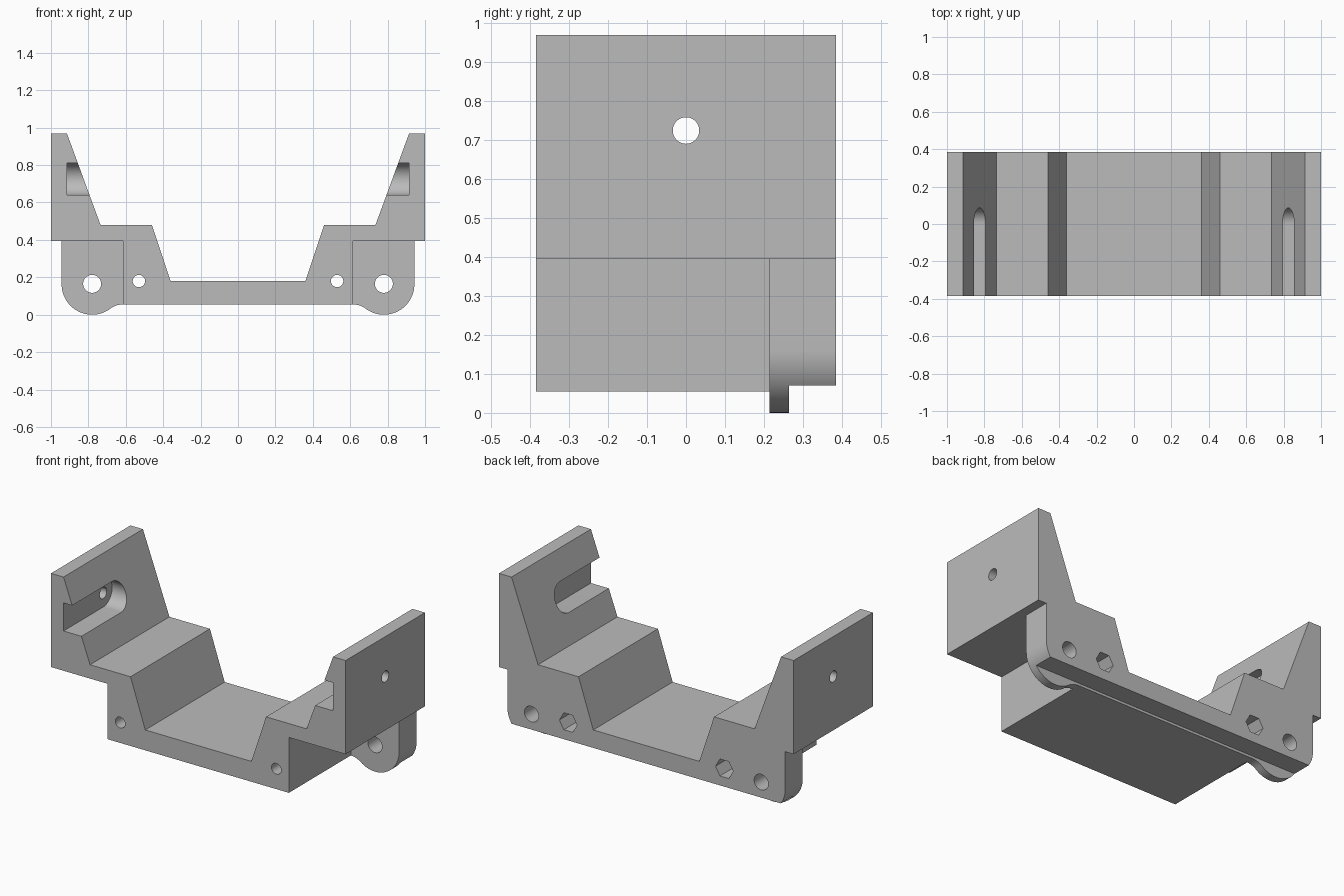
import bpy, bmesh
from math import pi, cos, sin, atan2, radians
from mathutils import Matrix, Vector

if "Cube" in bpy.data.objects:
    bpy.data.objects.remove(bpy.data.objects["Cube"], do_unlink=True)

grey = bpy.data.materials.new("light_grey")
grey.use_nodes = True
colour = (0.5, 0.5, 0.5, 1)
grey.diffuse_color = colour
grey.node_tree.nodes["Principled BSDF"].inputs["Base Color"].default_value = colour

HALF = 0.385       # half depth
LUG_FRONT, LUG_BACK = 0.215, 0.265
FLOOR = 0.055      # underside height
LUG_X, LUG_R = 0.78, 0.163
BLOCK_X, WING_Z = 0.615, 0.395
WALL_HOLE_Z = 0.725


def add_object(name, bm):
    bmesh.ops.recalc_face_normals(bm, faces=bm.faces)
    mesh = bpy.data.meshes.new(name)
    bm.to_mesh(mesh)
    bm.free()
    obj = bpy.data.objects.new(name, mesh)
    bpy.context.collection.objects.link(obj)
    mesh.materials.append(grey)
    return obj


def extrude(name, points, offset):
    bm = bmesh.new()
    face = bm.faces.new([bm.verts.new(p) for p in points])
    new = bmesh.ops.extrude_face_region(bm, geom=[face])["geom"]
    verts = [v for v in new if isinstance(v, bmesh.types.BMVert)]
    bmesh.ops.translate(bm, verts=verts, vec=offset)
    return add_object(name, bm)


def box(name, low, high):
    low, high = Vector(low), Vector(high)
    bm = bmesh.new()
    bmesh.ops.create_cube(bm, size=1, matrix=Matrix.Translation((low + high) / 2)
                          @ Matrix.Diagonal((high - low).to_4d()))
    return add_object(name, bm)


def rod(name, centre, radius, length, axis, sides=48):
    turn = Matrix.Rotation(pi / 2, 4, axis)
    spin = Matrix.Rotation(pi / 2 if sides == 6 else 0, 4, "Z")
    bm = bmesh.new()
    bmesh.ops.create_cone(bm, cap_ends=True, segments=sides, radius1=radius,
                          radius2=radius, depth=length,
                          matrix=Matrix.Translation(centre) @ turn @ spin)
    return add_object(name, bm)


def arc(cx, cz, r, start, end, steps):
    return [(cx + r * cos(start + (end - start) * i / steps),
             cz + r * sin(start + (end - start) * i / steps)) for i in range(steps + 1)]


# Cross-section of one half: stepped cradle, wall, wing and rounded lug
lug_drop = LUG_R - FLOOR
gap = LUG_X - BLOCK_X
fillet = (gap ** 2 + lug_drop ** 2 - LUG_R ** 2) / (2 * (LUG_R - lug_drop))
meet = atan2(LUG_R - (FLOOR - fillet), gap)
half = [(0.36, 0.18), (0.46, 0.48), (0.735, 0.48), (0.915, 0.97), (1, 0.97),
        (1, WING_Z), (LUG_X + LUG_R, WING_Z)]
half += arc(LUG_X, LUG_R, LUG_R, 0, meet - pi, 32)
half += arc(BLOCK_X, FLOOR - fillet, fillet, meet, pi / 2, 10)[1:]
outline = half + [(-x, z) for x, z in reversed(half)]
bracket = extrude("cradle_bracket", [(x, -HALF, z) for x, z in outline], (0, 2 * HALF, 0))

# Step under the rear edge
cutters = [box("rear_step_cutter", (-1.2, LUG_BACK, -0.2), (1.2, 0.6, 0.07))]

for s in (-1, 1):
    # Space beside the central block, in front of the lugs
    xs = sorted((s * BLOCK_X, s * 1.2))
    cutters.append(box("side_space_cutter", (xs[0], -0.6, -0.2), (xs[1], LUG_FRONT, WING_Z)))
    # Lug holes, bolt holes and hexagonal nut pockets
    cutters.append(rod("lug_hole_cutter", (s * LUG_X, 0.3, 0.165), 0.048, 0.4, "X"))
    cutters.append(rod("bolt_hole_cutter", (s * 0.53, 0, 0.18), 0.033, 1, "X"))
    cutters.append(rod("nut_pocket_cutter", (s * 0.53, HALF, 0.18), 0.06, 0.4, "X", 6))
    # Round-ended slot in the wall, with a hole through to the outside
    slot = [(-0.6, WALL_HOLE_Z - 0.086)]
    slot += arc(0, WALL_HOLE_Z, 0.086, -pi / 2, pi / 2, 24)
    slot += [(-0.6, WALL_HOLE_Z + 0.086)]
    cutters.append(extrude("wall_slot_cutter", [(s * 0.915, y, z) for y, z in slot],
                           (-s * 0.3, 0, 0)))
    cutters.append(rod("wall_hole_cutter", (s * 0.95, 0, WALL_HOLE_Z), 0.034, 0.3, "Y"))

for cutter in cutters:
    cutter.hide_render = True
    mod = bracket.modifiers.new(cutter.name, "BOOLEAN")
    mod.operation = "DIFFERENCE"
    mod.solver = "EXACT"
    mod.object = cutter

# Bake the cuts and drop the cutters
bpy.context.view_layer.update()
graph = bpy.context.evaluated_depsgraph_get()
cut_mesh = bpy.data.meshes.new_from_object(bracket.evaluated_get(graph))
bracket.modifiers.clear()
bracket.data = cut_mesh
cut_mesh.materials.clear()
cut_mesh.materials.append(grey)
for cutter in cutters:
    bpy.data.objects.remove(cutter, do_unlink=True)

bpy.ops.object.select_all(action="DESELECT")
bracket.select_set(True)
bpy.context.view_layer.objects.active = bracket
bpy.ops.object.shade_smooth_by_angle(angle=radians(30))
